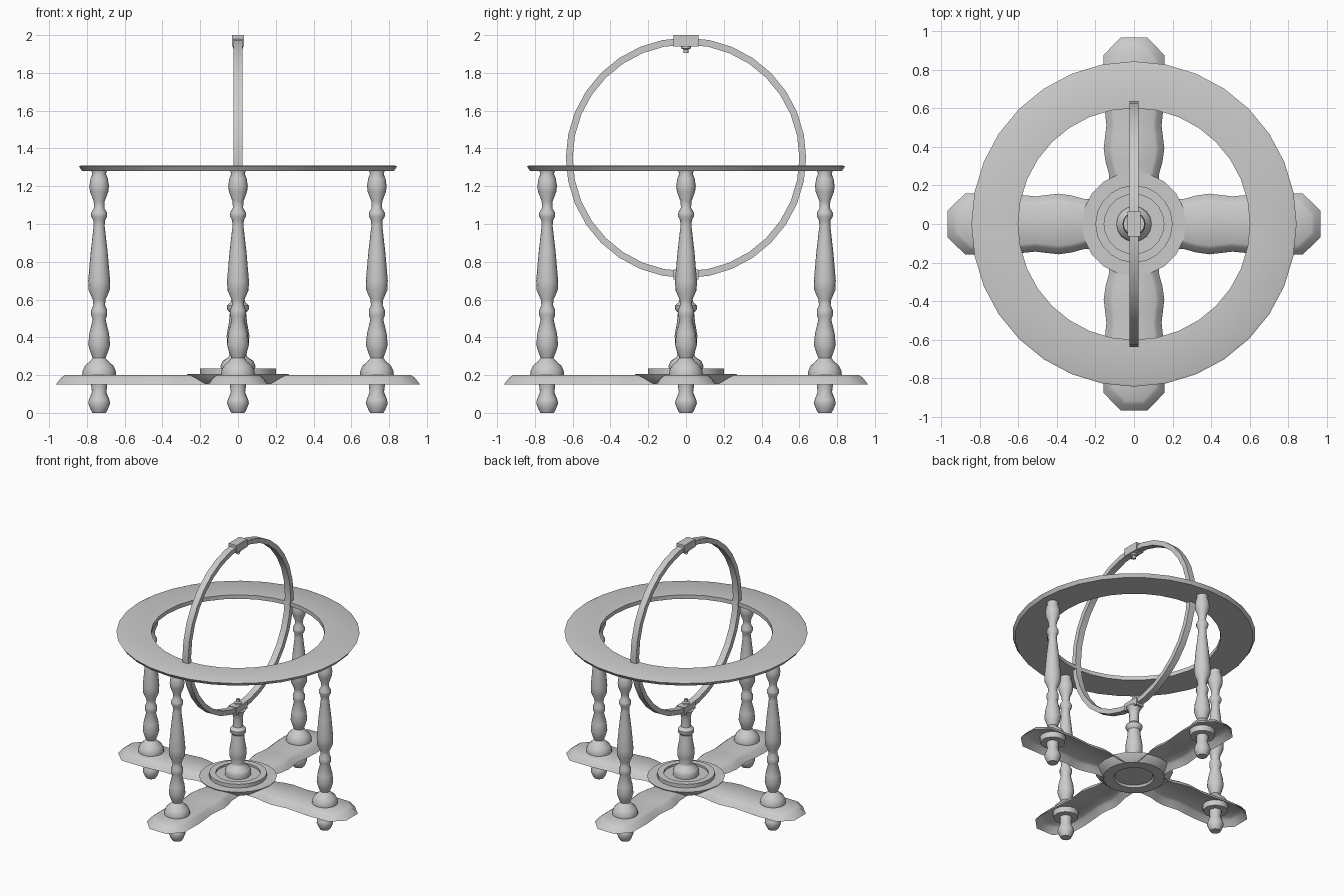
import bpy, bmesh, math
from mathutils import Matrix

if "Cube" in bpy.data.objects:
    bpy.data.objects.remove(bpy.data.objects["Cube"])


def finish(name, bm, angle=40):
    bmesh.ops.recalc_face_normals(bm, faces=bm.faces)
    me = bpy.data.meshes.new(name)
    bm.to_mesh(me)
    bm.free()
    me.shade_smooth()
    me.set_sharp_from_angle(angle=math.radians(angle))
    ob = bpy.data.objects.new(name, me)
    bpy.context.collection.objects.link(ob)
    return ob


def lathe(name, profile, sides=16, closed=False, angle=40):
    """Revolve (radius, z) points about z."""
    bm = bmesh.new()
    rings = []
    for r, z in profile:
        if r == 0:
            rings.append([bm.verts.new((0, 0, z))] * sides)
        else:
            rings.append([bm.verts.new((r * math.cos(2 * math.pi * i / sides),
                                        r * math.sin(2 * math.pi * i / sides), z))
                          for i in range(sides)])
    pairs = list(zip(rings, rings[1:]))
    if closed:
        pairs.append((rings[-1], rings[0]))
    for a, b in pairs:
        for i in range(sides):
            j = (i + 1) % sides
            bm.faces.new(list(dict.fromkeys((a[i], a[j], b[j], b[i]))))
    return finish(name, bm, angle)


def box(name, size, centre):
    bm = bmesh.new()
    bmesh.ops.create_cube(bm, size=1)
    bmesh.ops.scale(bm, vec=size, verts=bm.verts)
    bmesh.ops.translate(bm, vec=centre, verts=bm.verts)
    return finish(name, bm)


def arm(name):
    """Hollow base arm along +x: wavy outline stepped up into a domed top."""
    half = [(0.16, 0.125), (0.26, 0.13), (0.32, 0.147), (0.39, 0.157), (0.45, 0.15),
            (0.51, 0.143), (0.6, 0.152), (0.7, 0.16), (0.875, 0.157), (0.965, 0.07)]
    bm = bmesh.new()
    rows = []
    for inset, z in ((0, 0.15), (0.028, 0.188), (0.045, 0.2)):
        side = [(r - inset * 1.1 * max(0, (r - 0.7) / 0.265), h - inset * (0.6 if r > 0.9 else 1))
                for r, h in half]
        loop = side + [(r, -h) for r, h in reversed(side)]
        rows.append([bm.verts.new((x, y, z)) for x, y in loop])
    n = len(half)
    for a, b in zip(rows, rows[1:]):
        for i in range(2 * n - 1):
            bm.faces.new((a[i], a[i + 1], b[i + 1], b[i]))
    top = rows[-1]
    for i in range(n - 1):
        bm.faces.new((top[i], top[i + 1], top[-2 - i], top[-1 - i]))
    return finish(name, bm, 50)


# Turned post and foot profiles
POST = [(0, 0.16), (0.085, 0.16), (0.09, 0.2), (0.088, 0.222), (0.075, 0.25), (0.05, 0.272),
        (0.034, 0.29), (0.046, 0.32), (0.058, 0.36), (0.052, 0.42), (0.034, 0.495),
        (0.042, 0.515), (0.042, 0.545), (0.031, 0.57), (0.034, 0.6), (0.056, 0.65),
        (0.058, 0.7), (0.045, 0.85), (0.029, 0.99), (0.031, 1.02), (0.042, 1.04),
        (0.042, 1.06), (0.027, 1.085), (0.029, 1.12), (0.048, 1.17), (0.052, 1.2),
        (0.046, 1.24), (0.036, 1.265), (0.042, 1.285), (0, 1.285)]
FOOT = [(0, 0), (0.035, 0), (0.044, 0.015), (0.058, 0.05), (0.054, 0.07), (0.038, 0.11),
        (0.042, 0.14), (0.042, 0.17), (0, 0.17)]

# Four arms, each with a post and a foot
for k, side in enumerate(("right", "back", "left", "front")):
    turn = Matrix.Rotation(k * math.pi / 2, 4, 'Z')
    arm(side + "_base_arm").matrix_world = turn
    for part, prof in (("_post", POST), ("_foot", FOOT)):
        lathe(side + part, prof).matrix_world = turn @ Matrix.Translation((0.735, 0, 0))

# Central hub, stepped above and below
lathe("base_hub", [(0, 0.17), (0.13, 0.17), (0.14, 0.155), (0.215, 0.155), (0.265, 0.197),
                   (0.27, 0.207), (0.2, 0.207), (0.2, 0.235), (0.155, 0.235),
                   (0.155, 0.22), (0, 0.22)], 20, angle=30)

# Central column carrying the upright ring
lathe("centre_column", [(0, 0.22), (0.09, 0.22), (0.092, 0.25), (0.082, 0.275), (0.05, 0.295),
                        (0.044, 0.31), (0.058, 0.36), (0.06, 0.41), (0.048, 0.48),
                        (0.043, 0.53), (0.058, 0.548), (0.058, 0.568), (0.036, 0.59),
                        (0.033, 0.65), (0.04, 0.69), (0.055, 0.715), (0, 0.715)])

# Flat horizontal ring
lathe("horizon_ring", [(0.6, 1.28), (0.825, 1.28), (0.842, 1.305), (0.83, 1.31), (0.6, 1.31)],
      32, closed=True)

# Upright ring in the y-z plane
ring = lathe("upright_ring", [(0.6, -0.024), (0.636, -0.024), (0.636, 0.024), (0.6, 0.024)],
             32, closed=True)
ring.matrix_world = Matrix.Translation((0, 0, 1.35)) @ Matrix.Rotation(math.pi / 2, 4, 'Y')

# Clamps and pivot pins at the top and bottom of the upright ring
for where, s, reach in (("top", 1, 0.65), ("bottom", -1, 0.645)):
    low = 0.59
    box(where + "_clamp", (0.066, 0.13, reach - low), (0, 0, 1.35 + s * (reach + low) / 2))
    lathe(where + "_pivot", [(0, 1.35 + s * 0.6), (0.026, 1.35 + s * 0.6), (0.026, 1.35 + s * 0.58),
                             (0.013, 1.35 + s * 0.574), (0.013, 1.35 + s * 0.555),
                             (0, 1.35 + s * 0.555)], 12)
